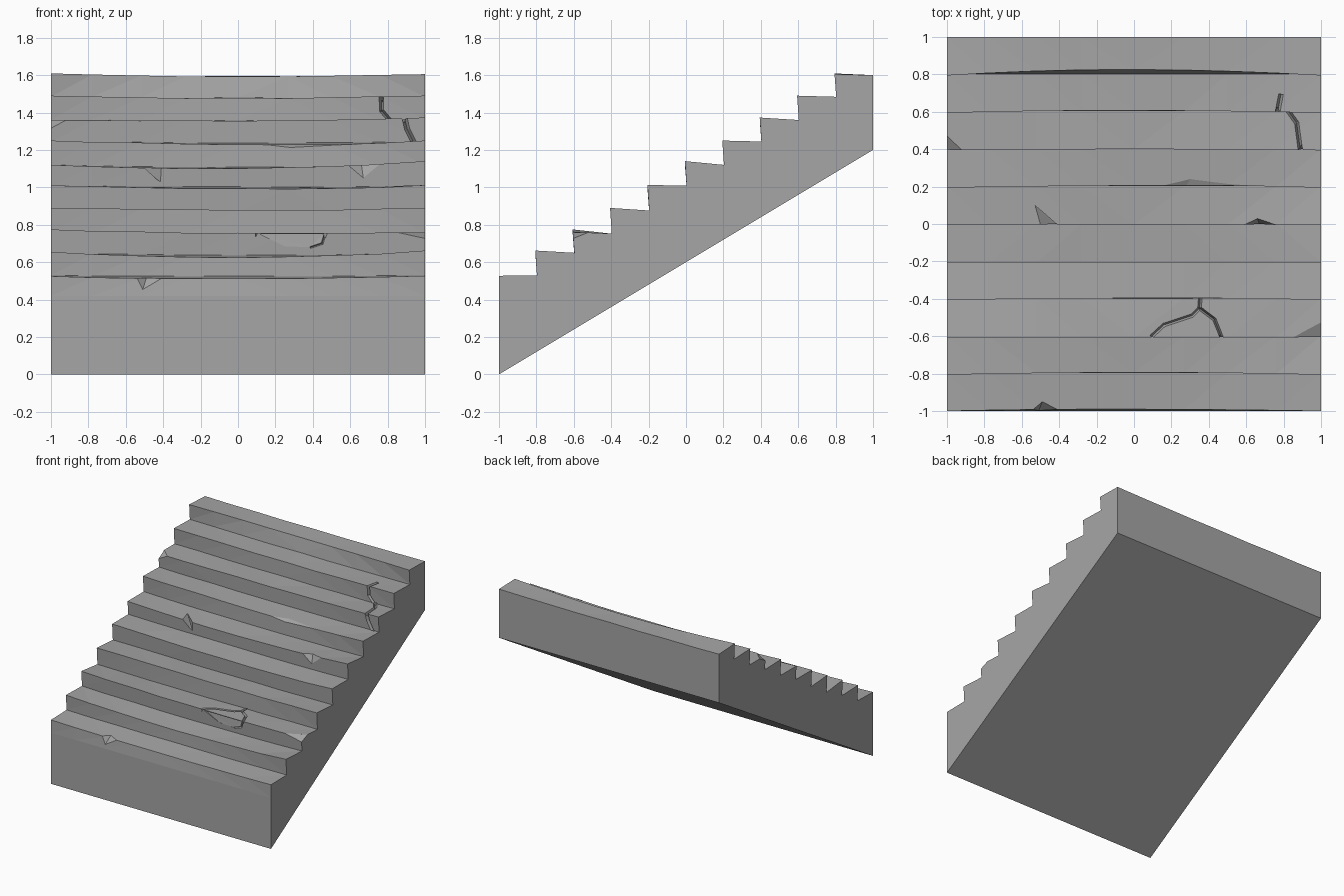
import bpy, bmesh, random
from mathutils import Vector

random.seed(4)
cube = bpy.data.objects.get("Cube")
if cube:
    bpy.data.objects.remove(cube, do_unlink=True)

stone = bpy.data.materials.new("grey stone")
stone.use_nodes = True
GREY = (0.38, 0.38, 0.38, 1)
stone.diffuse_color = GREY
stone.node_tree.nodes["Principled BSDF"].inputs["Base Color"].default_value = GREY

# Each step: edge height at left end, at right end, sag, sag centre, setback, back height
STEPS = [
    (.525, .527, .014, -.15, .010, .530),
    (.655, .662, .034, .05, .012, .650),
    (.775, .762, .013, -.1, .000, .752),
    (.890, .890, .011, .25, .010, .876),
    (1.010, 1.012, .019, .3, .000, 1.010),
    (1.120, 1.140, .028, .0, .003, 1.120),
    (1.250, 1.250, .022, .3, .012, 1.245),
    (1.360, 1.373, .010, .0, .006, 1.360),
    (1.490, 1.490, .014, -.1, .013, 1.484),
    (1.609, 1.605, .016, -.05, .032, 1.600),
]
COLUMNS = [-1, -.78, -.52, -.28, 0, .27, .5, .76, 1]


def wear(k, x):
    c = STEPS[k][3]
    t = (x - c) / (1 + c if x < c else 1 - c)
    return max(0, 1 - t * t)


def edge(k, x):
    """Worn front edge of step k."""
    zl, zr, sag, c, setback, zb = STEPS[k]
    w = wear(k, x)
    y = -1 + .2 * k + setback * w - (.006 if k else 0)
    return Vector((x, y, zl + (zr - zl) * (x + 1) / 2 - sag * w))


def back(k, x):
    """Inner corner behind tread k."""
    y = 1 if k == 9 else -.797 + .2 * k
    return Vector((x, y, STEPS[k][5] - .4 * STEPS[k][2] * wear(k, x)))


def tread(k, x, y):
    a, b = edge(k, x), back(k, x)
    return a.lerp(b, (y - a.y) / (b.y - a.y))


def riser(k, x, z):
    a, b = edge(k, x), back(k - 1, x)
    return b.lerp(a, (z - b.z) / (a.z - b.z))


# Stair block: one profile per column, joined into a closed body
bm = bmesh.new()
rings = []
for x in COLUMNS:
    pts = [Vector((x, -1, 0)), Vector((x, -1, .42))]
    for k in range(len(STEPS)):
        for p in (edge(k, x), back(k, x)):
            if abs(x) < 1:
                p.z += random.uniform(-.002, .002)
            pts.append(p)
    pts.append(Vector((x, 1, 1.2)))
    rings.append([bm.verts.new(p) for p in pts])
strips = []
for a, b in zip(rings, rings[1:]):
    for i in range(len(a)):
        j = (i + 1) % len(a)
        strips.append(bm.faces.new((a[i], a[j], b[j], b[i])))
bm.faces.new(rings[0])
bm.faces.new(rings[-1])
bmesh.ops.recalc_face_normals(bm, faces=bm.faces[:])
bmesh.ops.triangulate(bm, faces=strips)
mesh = bpy.data.meshes.new("stone_steps")
bm.to_mesh(mesh)
bm.free()
mesh.materials.append(stone)
stairs = bpy.data.objects.new("stone_steps", mesh)
bpy.context.collection.objects.link(stairs)

cutters = []


def hull_cutter(name, points):
    hb = bmesh.new()
    verts = [hb.verts.new(p) for p in points]
    res = bmesh.ops.convex_hull(hb, input=verts)
    loose = [v for v in hb.verts if not v.link_faces]
    bmesh.ops.delete(hb, geom=loose, context='VERTS')
    bmesh.ops.recalc_face_normals(hb, faces=hb.faces[:])
    me = bpy.data.meshes.new(name)
    hb.to_mesh(me)
    hb.free()
    ob = bpy.data.objects.new(name, me)
    ob.hide_render = True
    bpy.context.collection.objects.link(ob)
    mod = stairs.modifiers.new(name, 'BOOLEAN')
    mod.operation = 'DIFFERENCE'
    mod.solver = 'EXACT'
    mod.object = ob
    cutters.append(ob)


def chip(k, x0, x1, xa, za, xb, yb):
    """Broken edge: low point (xa, za) on the riser, far point (xb, yb) on the tread."""
    low = riser(k, xa, za) if k else Vector((xa, -1, za))
    far = tread(k, xb, yb)
    out = edge(k, (x0 + x1) / 2) + Vector((0, -.04, .04))
    hull_cutter("chip_cutter", [edge(k, x0), edge(k, x1), low, far, out,
                                low + Vector((0, -.02, 0)), far + Vector((0, 0, .02))])


def crack(points, normal, width=.011, depth=.028):
    """V-shaped groove along a path on a tread or riser."""
    n = Vector(normal)
    for p, q in zip(points, points[1:]):
        d = (q - p).normalized()
        s = d.cross(n).normalized() * width
        p, q = p - d * .004, q + d * .004
        hull = []
        for e in (p, q):
            hull += [e + s + n * .004, e - s + n * .004, e - n * depth]
        hull_cutter("crack_cutter", hull)


UP, FRONT = (0, 0, 1), (0, -1, 0)

# Chipped edges
chip(0, -.54, -.41, -.51, .45, -.49, -.95)
chip(2, .85, 1.03, 1.03, .72, 1.03, -.51)
chip(5, -.50, -.41, -.415, 1.03, -.53, .10)
chip(5, .59, .76, .67, 1.05, .66, .03)
chip(6, .15, .72, .28, 1.213, .30, .24)
chip(7, -1.03, -.92, -1.03, 1.30, -1.03, .50)

# Loose chunk on the third step, outlined by a forked crack
chunk = [riser(2, x, z) for x, z in ((.12, .75), (.46, .75), (.44, .70), (.38, .68), (.25, .685))]
hull_cutter("chunk_cutter", [p + Vector((0, -.03, 0)) for p in chunk]
            + [p + Vector((0, .012 if i < 2 else .002, 0)) for i, p in enumerate(chunk)])
crack([tread(2, x, y) for x, y in ((.095, -.60), (.16, -.54), (.31, -.49), (.35, -.45), (.355, -.39))], UP)
crack([tread(2, x, y) for x, y in ((.35, -.45), (.43, -.51), (.47, -.61))], UP)
crack([riser(2, x, z) for x, z in ((.47, .765), (.45, .70), (.39, .68))], FRONT, .007, .015)

# Long crack running down two steps near the left end
crack([tread(8, x, y) for x, y in ((.785, .69), (.768, .60))], UP, .014)
crack([riser(8, x, z) for x, z in ((.765, 1.50), (.768, 1.41), (.81, 1.36))], FRONT, .013)
crack([tread(7, x, y) for x, y in ((.82, .61), (.87, .54), (.89, .39))], UP, .014)
crack([riser(7, x, z) for x, z in ((.888, 1.38), (.905, 1.31), (.94, 1.24))], FRONT, .016)

# Bake the cuts and drop the cutters
bpy.context.view_layer.update()
deps = bpy.context.evaluated_depsgraph_get()
carved = bpy.data.meshes.new_from_object(stairs.evaluated_get(deps))
stairs.modifiers.clear()
stairs.data = carved
for ob in cutters:
    bpy.data.objects.remove(ob, do_unlink=True)
for poly in carved.polygons:
    poly.use_smooth = False
